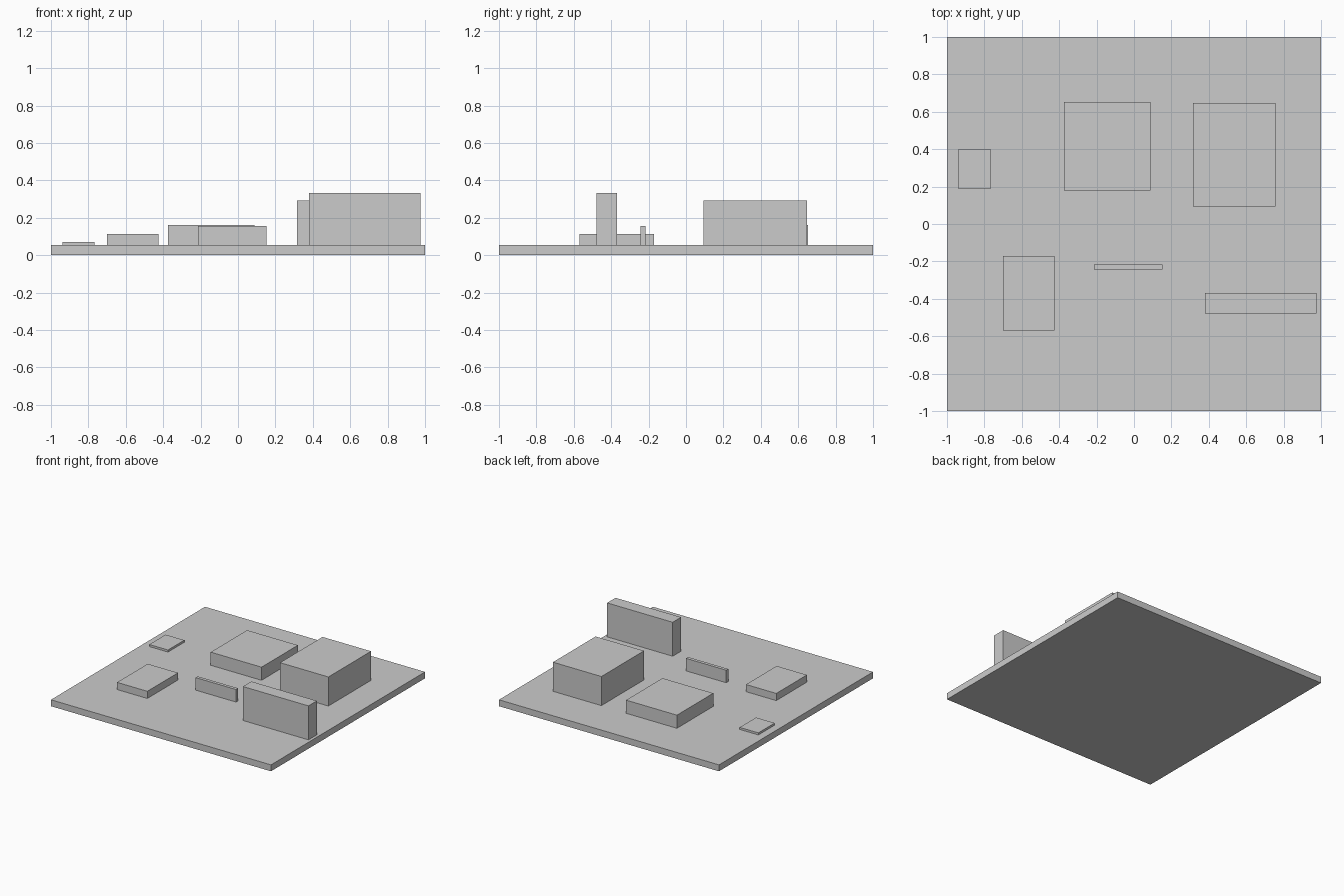
import bpy

if "Cube" in bpy.data.objects:
    bpy.data.objects.remove(bpy.data.objects["Cube"])

BASE_TOP = 0.053


def box(name, x0, x1, y0, y1, z0, z1):
    """Axis-aligned box between two corners."""
    bpy.ops.mesh.primitive_cube_add(size=1, location=((x0 + x1) / 2, (y0 + y1) / 2, (z0 + z1) / 2))
    ob = bpy.context.object
    ob.name = name
    ob.scale = (x1 - x0, y1 - y0, z1 - z0)
    bpy.ops.object.transform_apply(location=False, rotation=False, scale=True)
    return ob


# Ground slab
box("base_slab", -1, 1, -1, 1, 0, BASE_TOP)

# Blocks standing on the slab: name, x range, y range, top height
blocks = [
    ("small_tile", -0.938, -0.768, 0.188, 0.400, 0.070),
    ("wide_low_block", -0.374, 0.088, 0.180, 0.652, 0.161),
    ("tall_block", 0.316, 0.756, 0.094, 0.647, 0.292),
    ("low_slab_block", -0.700, -0.425, -0.570, -0.172, 0.112),
    ("thin_wall", -0.214, 0.152, -0.243, -0.216, 0.156),
    ("tall_wall", 0.380, 0.976, -0.479, -0.370, 0.332),
]
for name, x0, x1, y0, y1, top in blocks:
    box(name, x0, x1, y0, y1, BASE_TOP, top)
